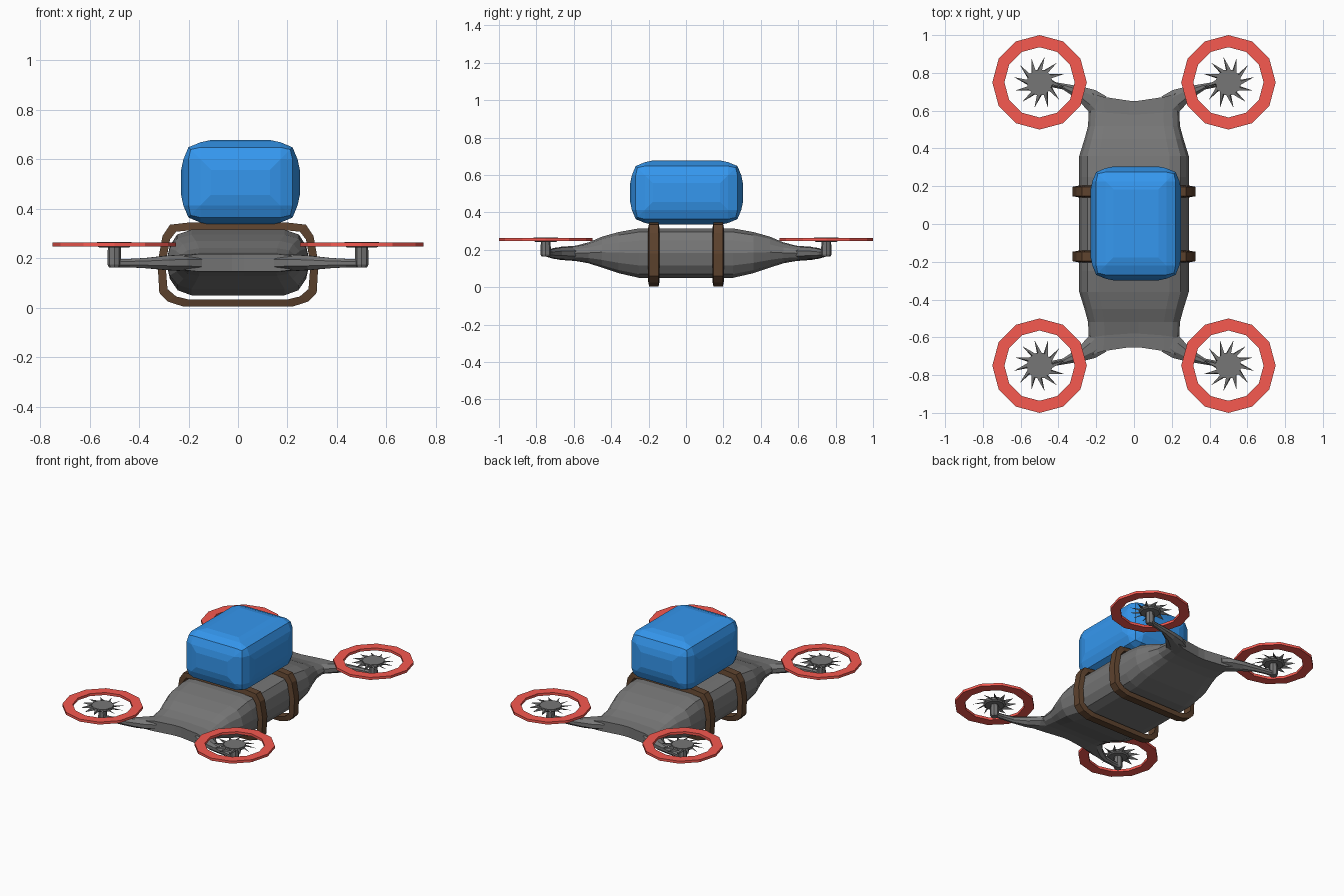
import bpy, bmesh
from math import sin, cos, pi
from mathutils import Vector

if "Cube" in bpy.data.objects:
    bpy.data.objects.remove(bpy.data.objects["Cube"])


def material(name, rgb):
    m = bpy.data.materials.new(name)
    m.diffuse_color = (*rgb, 1)
    m.use_nodes = True
    m.node_tree.nodes["Principled BSDF"].inputs["Base Color"].default_value = m.diffuse_color
    return m


RED = material("red", (0.93, 0.10, 0.08))
BROWN = material("brown", (0.11, 0.055, 0.027))
BLUE = material("blue", (0.035, 0.31, 0.86))
GREY = material("dark grey", (0.18, 0.18, 0.18))


def finish(name, bm, mat=GREY):
    bmesh.ops.recalc_face_normals(bm, faces=bm.faces[:])
    me = bpy.data.meshes.new(name)
    bm.to_mesh(me)
    bm.free()
    ob = bpy.data.objects.new(name, me)
    bpy.context.collection.objects.link(ob)
    me.materials.append(mat)
    return ob


def loft(name, sections, mat=GREY, closed=False, strips=False):
    """Skin a row of equal-length sections; cap the ends or close the loop."""
    bm = bmesh.new()
    rows = [[bm.verts.new(p) for p in s] for s in sections]
    n = len(rows[0])
    for i in range(len(rows) if closed else len(rows) - 1):
        a, b = rows[i], rows[(i + 1) % len(rows)]
        for j in range(n):
            k = (j + 1) % n
            bm.faces.new((a[j], a[k], b[k], b[j]))
    if not closed:
        for r in (rows[0], rows[-1]):
            if not strips:
                bm.faces.new(r)
                continue
            # Dished cap: upright strips joining top and bottom points
            h = n // 2 - 1
            bm.faces.new((r[0], r[h], r[h + 1], r[n - 1]))
            for off in (0, h + 1):
                for k in range(h // 2):
                    ids = dict.fromkeys((k, k + 1, h - k - 1, h - k))
                    bm.faces.new([r[off + q] for q in ids])
    return finish(name, bm, mat)


def mirrored(half):
    return half + [(-x, z) for x, z in reversed(half)]


# Body: rounded section swept front to back, ends dished and flattened
profile = mirrored([(0.1, 1), (0.65, 1), (0.85, 0.85), (0.95, 0.5), (1, 0),
                    (0.95, -0.5), (0.84, -0.85), (0.65, -1), (0.1, -1)])
stations = [(0.0, 0.29, 0.05, 0.315, 0), (0.25, 0.29, 0.05, 0.315, 0),
            (0.36, 0.29, 0.075, 0.295, 0), (0.45, 0.262, 0.105, 0.27, 0),
            (0.52, 0.243, 0.128, 0.24, 0), (0.58, 0.24, 0.14, 0.222, 0.4),
            (0.652, 0.25, 0.146, 0.216, 0.8)]
full = [(s, -1) for s in reversed(stations[1:])] + [(s, 1) for s in stations]
loft("body", [[(w * px, sy * (y + c * (w * px) ** 2),
                (z0 + z1) / 2 + pz * (z1 - z0) / 2) for px, pz in profile]
              for (y, w, z0, z1, c), sy in full], strips=True)

# Straps: faceted bands around the body
outer = mirrored([(0.19, 0.345), (0.275, 0.335), (0.305, 0.29), (0.325, 0.18),
                  (0.318, 0.06), (0.285, 0.025), (0.22, 0.004)])
inner = mirrored([(0.18, 0.314), (0.25, 0.307), (0.275, 0.275), (0.293, 0.175),
                  (0.285, 0.075), (0.25, 0.045), (0.20, 0.033)])
for label, y in (("front", -0.172), ("back", 0.172)):
    loft(label + "_strap",
         [[(ox, y - 0.025, oz), (ox, y + 0.025, oz), (ix, y + 0.031, iz), (ix, y - 0.031, iz)]
          for (ox, oz), (ix, iz) in zip(outer, inner)], BROWN, closed=True)

# Cargo: soft bulging box
bm = bmesh.new()
bmesh.ops.create_cube(bm, size=1)
for v in bm.verts:
    v.co = Vector((v.co.x * 0.462, v.co.y * 0.585, v.co.z * 0.325))
bmesh.ops.bevel(bm, geom=bm.edges[:], offset=0.07, segments=2, profile=0.5, affect='EDGES')
flat = [f for f in bm.faces if f.calc_area() > 0.03]
bmesh.ops.inset_individual(bm, faces=flat, thickness=0.06)
for f in flat:
    d = f.normal.copy()
    for v in f.verts:
        v.co += d * 0.009
bmesh.ops.translate(bm, verts=bm.verts[:], vec=(0.01, 0.003, 0.506))
bmesh.ops.triangulate(bm, faces=bm.faces[:])
finish("cargo_box", bm, BLUE)


def circle(r, z, n, cx, cy):
    return [(cx + r * cos(2 * pi * i / n), cy + r * sin(2 * pi * i / n), z) for i in range(n)]


for fb, sy in (("front", -1), ("back", 1)):
    for lr, sx in (("left", -1), ("right", 1)):
        tag = f"{fb}_{lr}_"
        cx, cy = 0.5 * sx, 0.75 * sy

        # Arm: tapers from the body corner to the motor
        arm = []
        for x, y, w, h, z in ((0.17, 0.61, 0.07, 0.034, 0.181), (0.225, 0.655, 0.058, 0.033, 0.181),
                              (0.29, 0.695, 0.035, 0.029, 0.181), (0.37, 0.727, 0.016, 0.021, 0.18),
                              (0.44, 0.74, 0.015, 0.017, 0.18), (0.51, 0.75, 0.02, 0.016, 0.179)):
            ring = []
            for i in range(8):
                a = 2 * pi * (i + 0.5) / 8
                u, s = w * cos(a) * 1.08, h * sin(a) * 1.08
                ring.append((sx * (x - 0.35 * u), sy * (y + 0.93 * u), z + s))
            arm.append(ring)
        loft(tag + "arm", arm)

        # Motor post
        loft(tag + "motor_post", [circle(r, z, 8, cx, cy) for r, z in
                                  ((0.022, 0.163), (0.028, 0.175), (0.026, 0.25))])

        # Hub disc
        loft(tag + "hub", [circle(r, z, 10, cx, cy) for r, z in
                           ((0.06, 0.243), (0.07, 0.25), (0.07, 0.266))])

        # Fan blades: swept spikes around the hub
        bm = bmesh.new()
        for i in range(12):
            a = 2 * pi * i / 12
            pts = [(0.066, a - 0.2, 0.262), (0.066, a + 0.2, 0.246),
                   (0.066, a + 0.1, 0.262), (0.138, a + 0.2 * sx * sy, 0.254)]
            v = [bm.verts.new((cx + r * cos(t), cy + r * sin(t), z)) for r, t, z in pts]
            for f in ((0, 1, 2), (0, 1, 3), (1, 2, 3), (2, 0, 3)):
                bm.faces.new([v[k] for k in f])
        finish(tag + "fan_blades", bm)

        # Guard ring
        loft(tag + "guard_ring",
             [[(cx + r * cos(t), cy + r * sin(t), z) for r, z in
               ((0.25, 0.247), (0.25, 0.264), (0.186, 0.264), (0.186, 0.247))]
              for t in [2 * pi * i / 12 for i in range(12)]], RED, closed=True)
